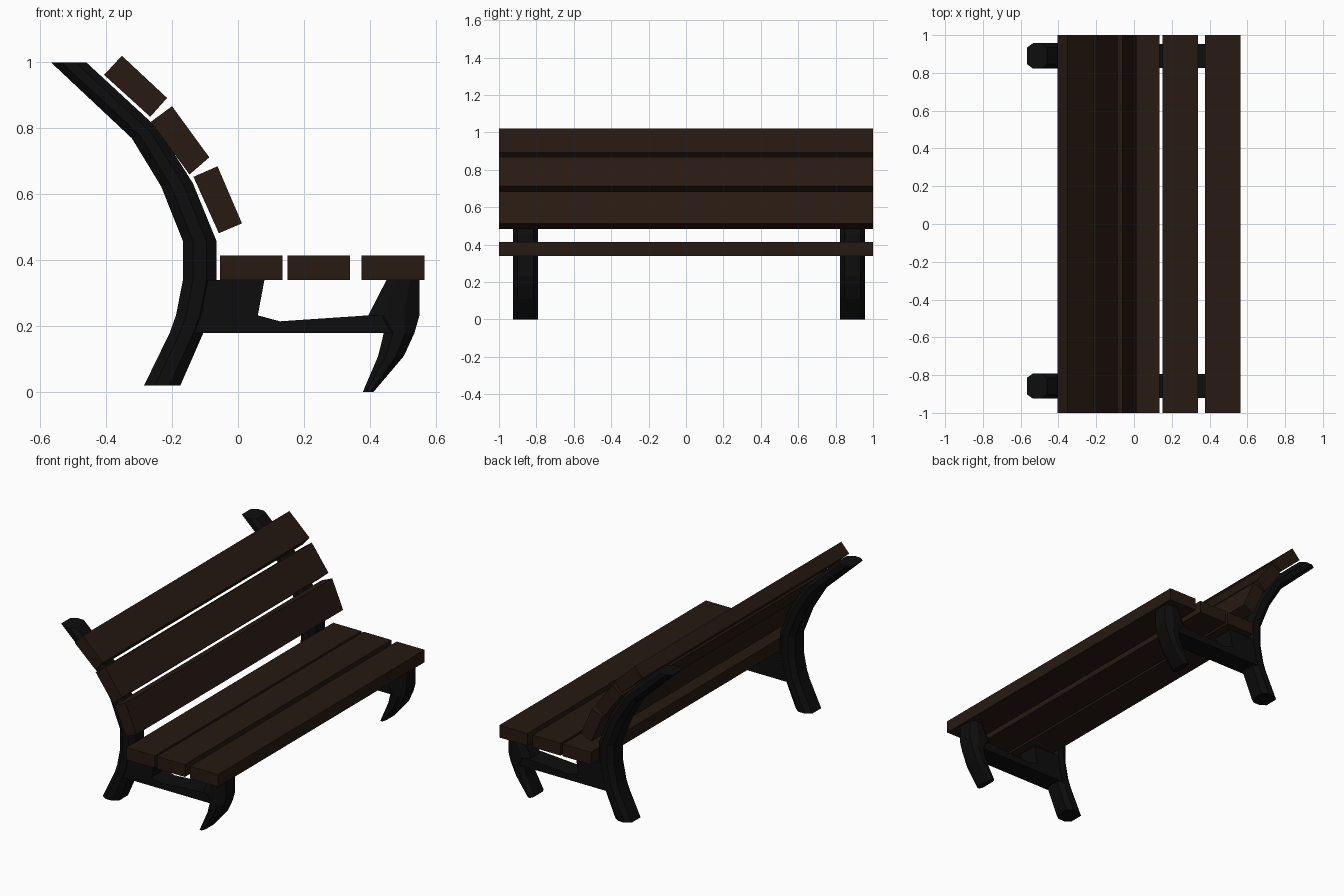
import bpy, bmesh

if "Cube" in bpy.data.objects:
    bpy.data.objects.remove(bpy.data.objects["Cube"])


def material(name, color):
    m = bpy.data.materials.new(name)
    m.diffuse_color = (*color, 1)
    m.use_nodes = True
    m.node_tree.nodes["Principled BSDF"].inputs["Base Color"].default_value = m.diffuse_color
    return m


WOOD = material("dark_wood", (0.02, 0.01, 0.006))
IRON = material("black_iron", (0.004, 0.004, 0.004))


def loft(name, rings, mat):
    """Join equal-length closed rings of points and cap both ends."""
    bm = bmesh.new()
    loops = [[bm.verts.new(p) for p in ring] for ring in rings]
    n = len(loops[0])
    for a, b in zip(loops, loops[1:]):
        for i in range(n):
            j = (i + 1) % n
            bm.faces.new((a[i], a[j], b[j], b[i]))
    bm.faces.new(loops[0])
    bm.faces.new(loops[-1])
    bmesh.ops.recalc_face_normals(bm, faces=bm.faces)
    mesh = bpy.data.meshes.new(name)
    bm.to_mesh(mesh)
    bm.free()
    mesh.materials.append(mat)
    ob = bpy.data.objects.new(name, mesh)
    bpy.context.collection.objects.link(ob)
    return ob


def extrude(name, profile, y0, y1, mat):
    return loft(name, [[(x, y, z) for x, z in profile] for y in (y0, y1)], mat)


def limb(name, pairs, yc, half, mat):
    """Curved leg with an octagonal section between back and front points."""
    rings = []
    for (bx, bz), (fx, fz) in pairs:
        ring = []
        for t, w in ((0, .65), (.3, 1), (.7, 1), (1, .65),
                     (1, -.65), (.7, -1), (.3, -1), (0, -.65)):
            ring.append((bx + (fx - bx) * t, yc + half * w, bz + (fz - bz) * t))
        rings.append(ring)
    return loft(name, rings, mat)


back_post = [((-.285, .02), (-.175, .02)), ((-.207, .18), (-.105, .18)),
             ((-.188, .233), (-.085, .233)), ((-.167, .34), (-.065, .34)),
             ((-.167, .458), (-.065, .458)), ((-.233, .624), (-.137, .634)),
             ((-.322, .77), (-.24, .797)), ((-.567, 1.0), (-.46, 1.0))]
front_leg = [((.378, 0), (.41, 0)), ((.425, .11), (.503, .11)),
             ((.442, .18), (.535, .18)), ((.395, .233), (.55, .233)),
             ((.45, .34), (.55, .34))]
beam = [(-.15, .18), (.47, .18), (.47, .233), (.395, .233), (.127, .215),
        (.06, .233), (.08, .34), (-.11, .34), (-.13, .233)]

# Two iron side frames
for side, yc in (("left", -.858), ("right", .89)):
    limb("back_post_" + side, back_post, yc, .067, IRON)
    limb("front_leg_" + side, front_leg, yc, .067, IRON)
    extrude("seat_beam_" + side, beam, yc - .064, yc + .064, IRON)

# Seat slats
for i, x in enumerate((-.055, .15, .375)):
    extrude(f"seat_slat_{i + 1}",
            [(x, .34), (x + .19, .34), (x + .19, .415), (x, .415)], -1, 1, WOOD)

# Backrest slats following the curved posts
back_slats = [
    [(-.352, 1.02), (-.215, .892), (-.266, .835), (-.406, .962)],
    [(-.2, .867), (-.087, .712), (-.147, .66), (-.264, .82)],
    [(-.062, .685), (.012, .512), (-.058, .482), (-.135, .653)]]
for i, prof in enumerate(back_slats):
    extrude(f"back_slat_{i + 1}", prof, -1, 1, WOOD)
